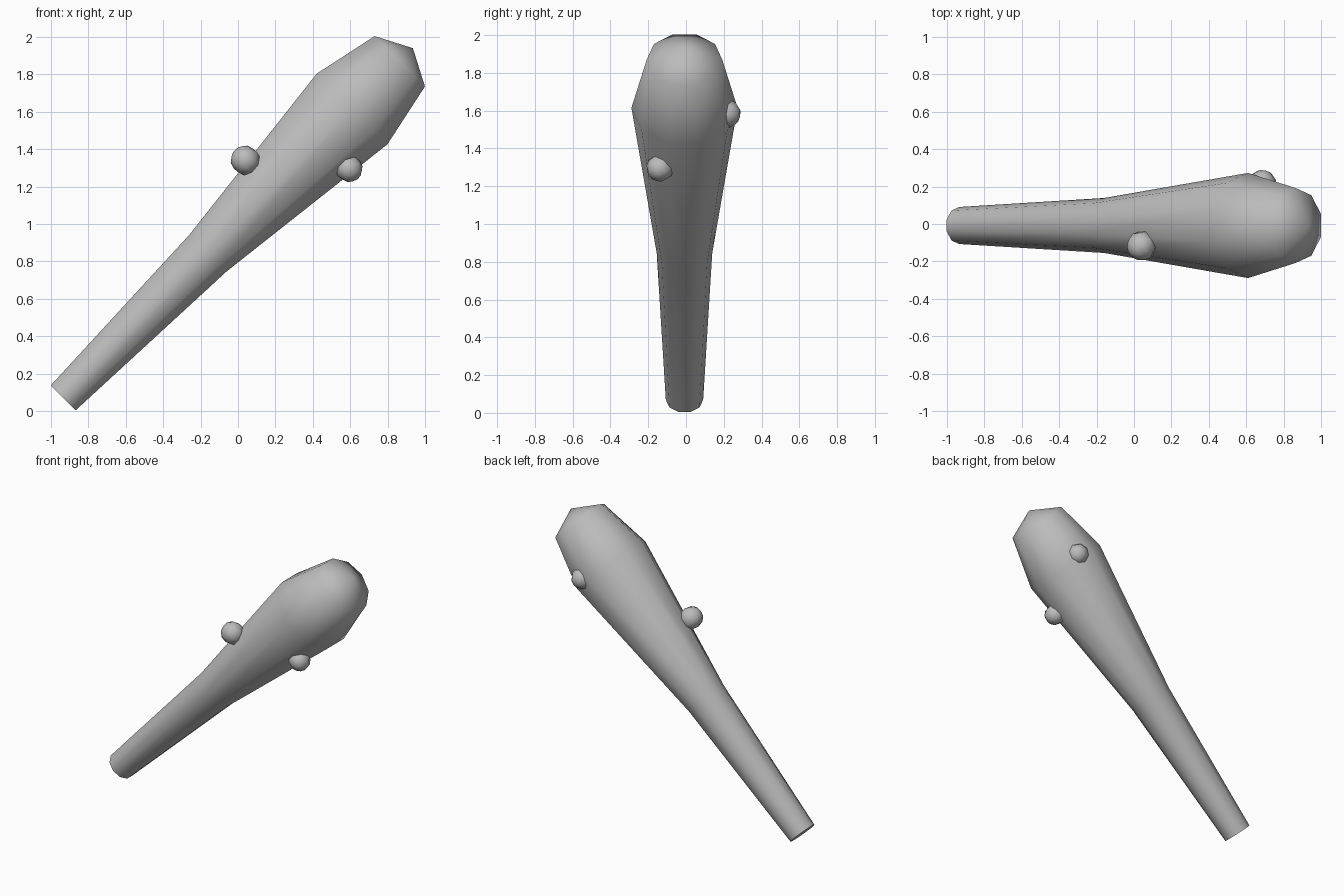
import bpy, bmesh, math
from mathutils import Vector, Matrix

if "Cube" in bpy.data.objects:
    bpy.data.objects.remove(bpy.data.objects["Cube"])

mat = bpy.data.materials.new("plain grey")
mat.diffuse_color = (0.5, 0.5, 0.5, 1)
mat.use_nodes = True
mat.node_tree.nodes["Principled BSDF"].inputs["Base Color"].default_value = mat.diffuse_color

SIDES = 10
YC = -0.008
AXIS = Vector((1, 0, 1)).normalized()
UP = Vector((-1, 0, 1)).normalized()
SIDE = Vector((0, 1, 0))


def finish(name, bm, smooth_all=True):
    bmesh.ops.recalc_face_normals(bm, faces=bm.faces)
    for f in bm.faces:
        f.smooth = True
    me = bpy.data.meshes.new(name)
    bm.to_mesh(me)
    bm.free()
    me.materials.append(mat)
    ob = bpy.data.objects.new(name, me)
    bpy.context.collection.objects.link(ob)
    return ob


# Club body: ten-sided rings (x of the centre, radius) along a 45 degree axis
bm = bmesh.new()
rings = []
for x, r in [(-0.935, 0.099), (-0.16, 0.147), (0.61, 0.281), (0.865, 0.2)]:
    c = Vector((x, YC, x + 1.005))
    rings.append([bm.verts.new(c + r * (math.cos(a) * UP + math.sin(a) * SIDE))
                  for a in (math.tau * (i + 0.5) / SIDES for i in range(SIDES))])
for a, b in zip(rings, rings[1:]):
    for i in range(SIDES):
        j = (i + 1) % SIDES
        bm.faces.new((a[i], a[j], b[j], b[i]))
# Flat grip end and shallow pointed head
base = bm.faces.new(rings[0])
for e in base.edges:
    e.smooth = False
tip = bm.verts.new((0.935, YC, 1.94))
for i in range(SIDES):
    bm.faces.new((rings[-1][i], rings[-1][(i + 1) % SIDES], tip))
finish("club_body", bm)

# Knobs set into the wood, each pointing outwards from the axis
knobs = [((0.04, -0.117, 1.34), 0.08),
         ((0.593, -0.137, 1.297), 0.074),
         ((0.685, 0.213, 1.585), 0.077)]
for n, (pos, r) in enumerate(knobs, 1):
    p = Vector(pos)
    s = (p.x + p.z - 1.005) / 2
    out = p - Vector((s, YC, s + 1.005))
    bm = bmesh.new()
    bmesh.ops.create_uvsphere(bm, u_segments=8, v_segments=6, radius=r)
    rot = out.to_track_quat('Z', 'Y').to_matrix().to_4x4()
    bmesh.ops.transform(bm, matrix=Matrix.Translation(p) @ rot, verts=bm.verts)
    finish("knob_%d" % n, bm)
